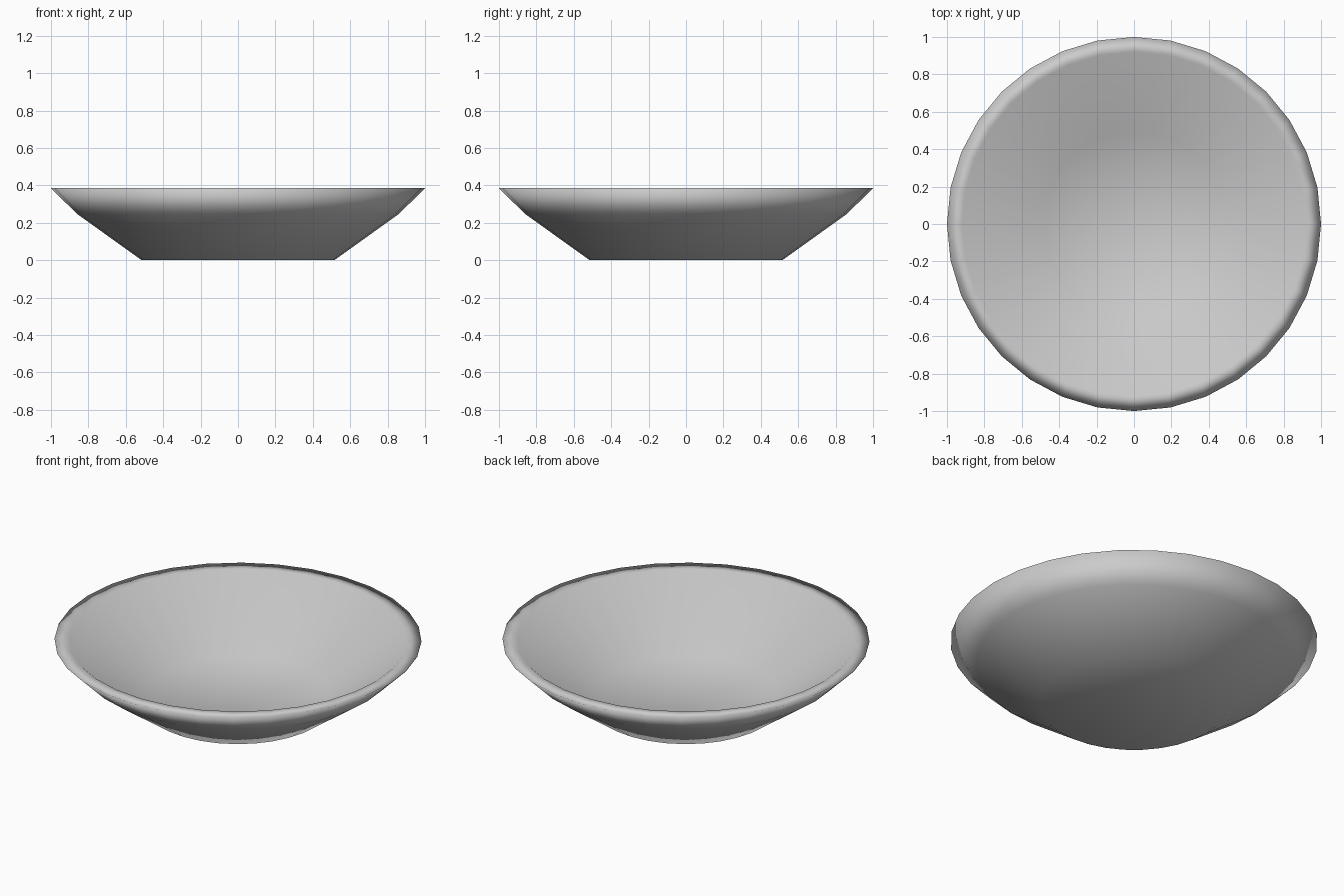
import bpy, bmesh
from math import cos, sin, tau

if "Cube" in bpy.data.objects:
    bpy.data.objects.remove(bpy.data.objects["Cube"])

SIDES = 32
# Bowl profile (radius, height): foot, outer wall, flat rim, inner wall, floor
PROFILE = [(0.515, 0.0), (0.86, 0.247), (1.0, 0.385), (0.92, 0.385), (0.49, 0.06)]

bm = bmesh.new()
rings = [[bm.verts.new((r * cos(tau * i / SIDES), r * sin(tau * i / SIDES), z))
          for i in range(SIDES)] for r, z in PROFILE]

# Walls between neighbouring rings
for a, b in zip(rings, rings[1:]):
    for i in range(SIDES):
        j = (i + 1) % SIDES
        bm.faces.new((a[i], a[j], b[j], b[i]))

# Underside and inner floor
bm.faces.new(rings[0][::-1])
bm.faces.new(rings[-1])
bmesh.ops.recalc_face_normals(bm, faces=bm.faces[:])

# Smooth shading throughout
for f in bm.faces:
    f.smooth = True

mesh = bpy.data.meshes.new("bowl")
bm.to_mesh(mesh)
bm.free()
bowl = bpy.data.objects.new("bowl", mesh)
bpy.context.collection.objects.link(bowl)
